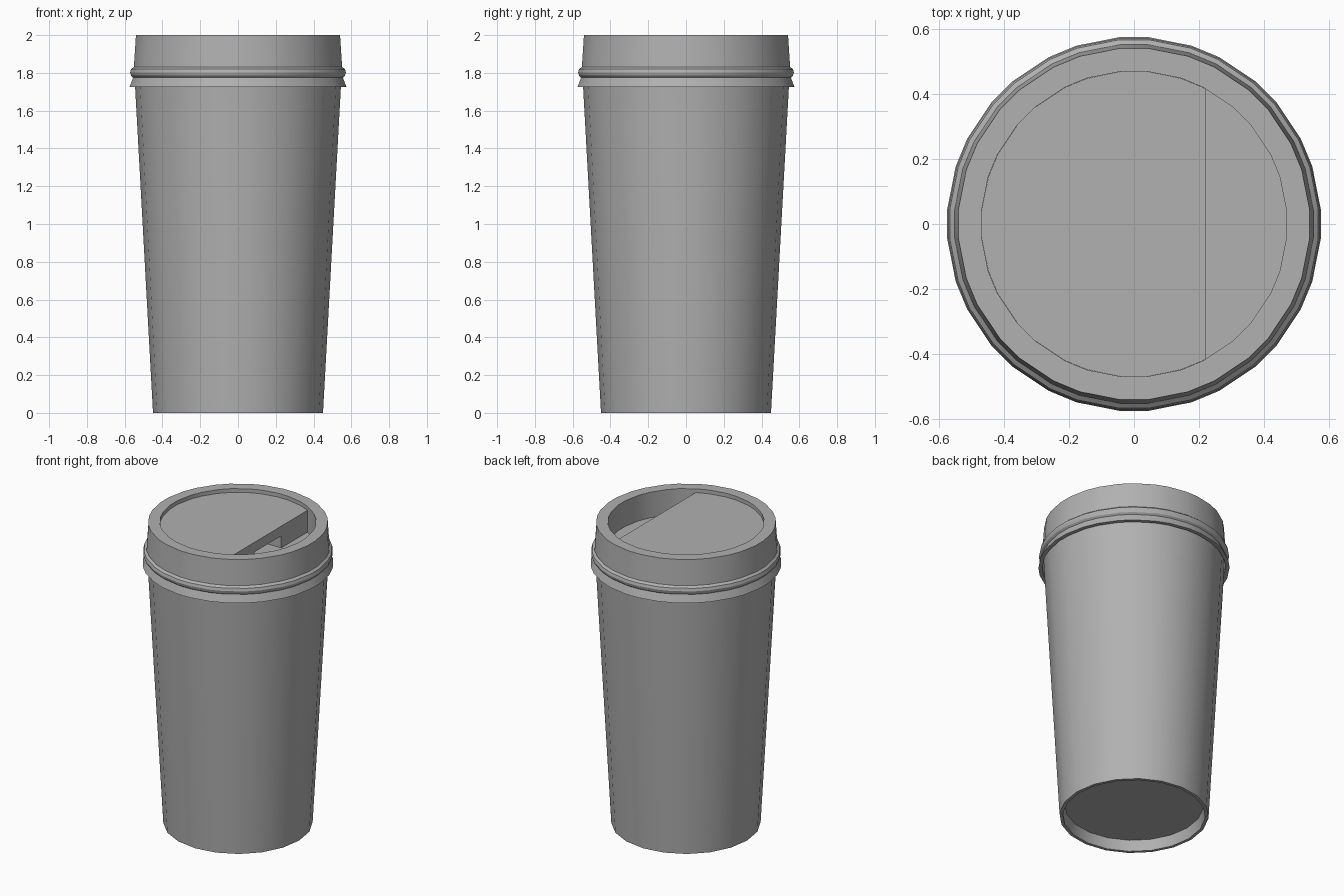
import bpy, bmesh
from math import radians, cos, sin

if "Cube" in bpy.data.objects:
    bpy.data.objects.remove(bpy.data.objects["Cube"])

# Lid outline: 16 softened corners. Cup outline: regular 20 sides.
LID = [radians(k * 22.5 + d) for k in range(16) for d in (-4.6, 4.6)]
CUP = [radians(k * 18) for k in range(20)]

grey = bpy.data.materials.new("mid_grey")
grey.diffuse_color = (0.44, 0.44, 0.44, 1)
grey.use_nodes = True
grey.node_tree.nodes["Principled BSDF"].inputs["Base Color"].default_value = grey.diffuse_color


def finish(name, bm):
    bmesh.ops.recalc_face_normals(bm, faces=bm.faces)
    mesh = bpy.data.meshes.new(name)
    bm.to_mesh(mesh)
    bm.free()
    mesh.materials.append(grey)
    ob = bpy.data.objects.new(name, mesh)
    bpy.context.collection.objects.link(ob)
    return ob


def smooth(ob):
    bpy.ops.object.select_all(action='DESELECT')
    ob.select_set(True)
    bpy.context.view_layer.objects.active = ob
    bpy.ops.object.shade_smooth_by_angle(angle=radians(28))


def revolve(profile, angles):
    """Sweep (radius, z) points around z and cap both ends."""
    bm = bmesh.new()
    rings = [[bm.verts.new((r * cos(a), r * sin(a), z)) for a in angles]
             for r, z in profile]
    n = len(angles)
    for a, b in zip(rings, rings[1:]):
        for i in range(n):
            j = (i + 1) % n
            bm.faces.new((a[i], a[j], b[j], b[i]))
    bm.faces.new(rings[0])
    bm.faces.new(rings[-1])
    return bm


# Tapered cup with a recessed base
cup = finish("cup_body", revolve([
    (0.418, 0.07), (0.43, 0.0), (0.45, 0.0), (0.545, 1.73), (0.547, 1.77)], CUP))
smooth(cup)

# Lid: flared skirt, bead, collar, rim and sunken floor
lid = finish("lid", revolve([
    (0.545, 1.775), (0.552, 1.726), (0.576, 1.726), (0.557, 1.775),
    (0.568, 1.785), (0.573, 1.802), (0.568, 1.82), (0.553, 1.832),
    (0.542, 2.0), (0.471, 2.0), (0.471, 1.83)], LID))
smooth(lid)

# Raised deck covering most of the lid, cut straight at the drinking side
bm = revolve([(0.4705, 1.825), (0.4705, 1.975)], LID)
cut = bmesh.ops.bisect_plane(bm, geom=bm.verts[:] + bm.edges[:] + bm.faces[:],
                             plane_co=(0.22, 0, 0), plane_no=(1, 0, 0),
                             clear_outer=True)
edges = [e for e in cut["geom_cut"] if isinstance(e, bmesh.types.BMEdge)]
bmesh.ops.edgeloop_fill(bm, edges=edges)
deck = finish("lid_deck", bm)

# Sip opening cut into the deck's straight wall
bpy.ops.mesh.primitive_cube_add(size=1, location=(0.15, 0, 1.86))
cutter = bpy.context.object
cutter.name = "sip_opening_cutter"
cutter.scale = (0.3, 0.28, 0.1)
cutter.data.materials.append(grey)
mod = deck.modifiers.new("sip_opening", 'BOOLEAN')
mod.operation = 'DIFFERENCE'
mod.solver = 'EXACT'
mod.object = cutter
bpy.context.view_layer.objects.active = deck
bpy.ops.object.modifier_apply(modifier=mod.name)
bpy.data.objects.remove(cutter)
smooth(deck)
